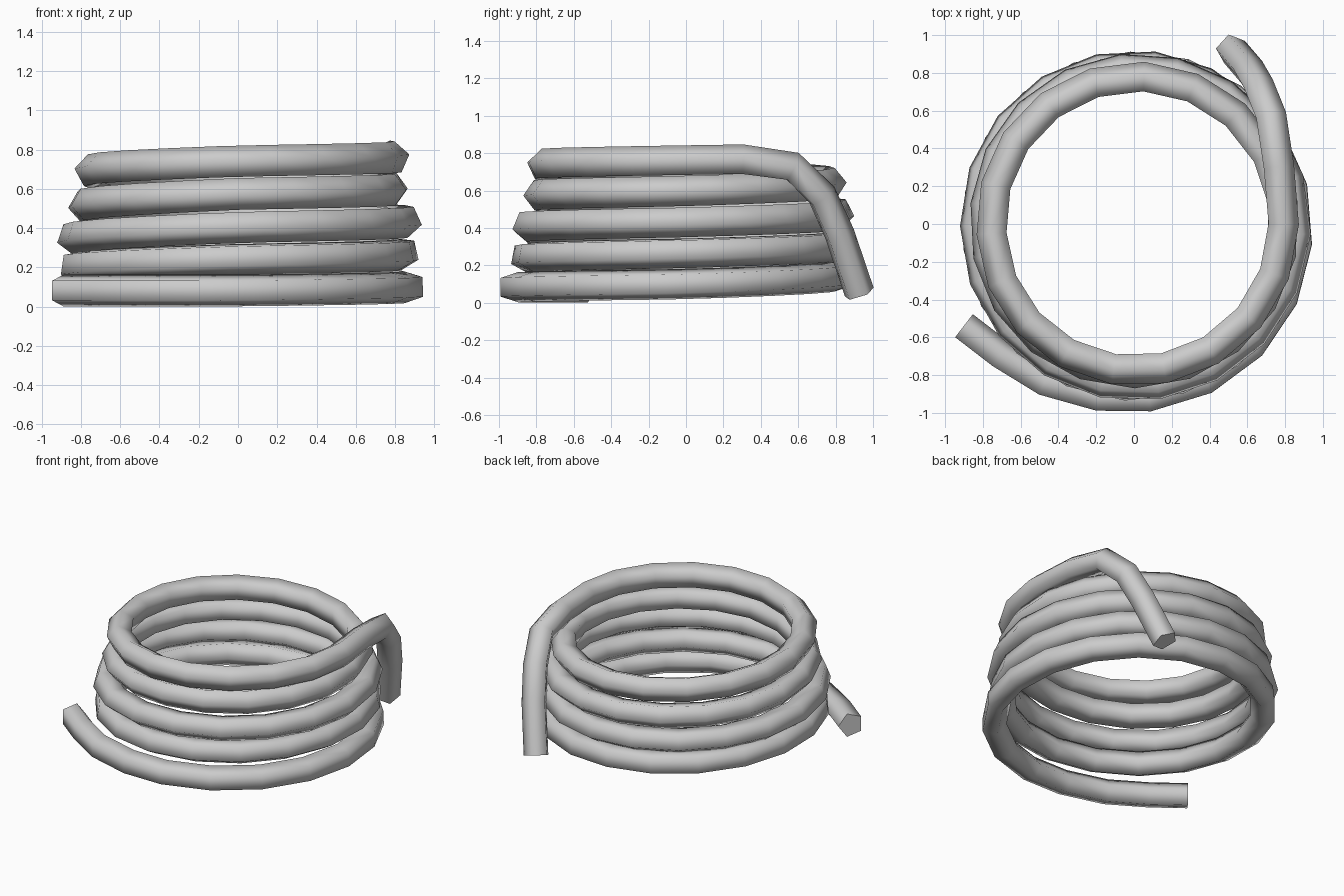
import bpy, bmesh, math
from mathutils import Vector

if "Cube" in bpy.data.objects:
    bpy.data.objects.remove(bpy.data.objects["Cube"])

R, SIDES = 0.085, 5

# Coil radius and height at each quarter turn, starting at the front, counter-clockwise
RAD = [.93, .875, .84, .835, .86, .845, .84, .84, .855, .855, .82, .785,
       .785, .79, .775, .75, .775, .79]
HGT = [.082, .1, .15, .2, .245, .27, .31, .35, .41, .435, .475, .515,
       .575, .597, .64, .69, .737, .757]


def sample(keys, t):
    i = min(int(t), len(keys) - 2)
    return keys[i] + (keys[i + 1] - keys[i]) * (t - i)


# Path: loose lower end, coil, then upper end hanging down over the side
path = [Vector(p) for p in [(-.905, -.545, .082), (-.71, -.695, .082),
                            (-.475, -.84, .082), (-.19, -.92, .082)]]
N = 78
for i in range(N + 1):
    a = 5 + (1530 - 5) * i / N
    r, z = sample(RAD, a / 90), sample(HGT, a / 90)
    a = math.radians(a)
    path.append(Vector((r * math.sin(a), -r * math.cos(a), z)))
path += [Vector(p) for p in [(.765, .3, .762), (.725, .565, .725),
                             (.66, .725, .57), (.605, .82, .36), (.515, .925, .05)]]

# Sweep a pentagon along the path without twisting it
bm = bmesh.new()
rings = []
normal, prev = None, None
for i, p in enumerate(path):
    d_in = (p - path[max(i - 1, 0)]).normalized()
    d_out = (path[min(i + 1, len(path) - 1)] - p).normalized()
    t = (d_in + d_out).normalized()
    if normal is None:
        normal = Vector((0, 0, 1)).cross(t).normalized()
    else:
        normal = prev.rotation_difference(t) @ normal
        normal = (normal - t * normal.dot(t)).normalized()
    prev = t
    side = t.cross(normal)
    rings.append([bm.verts.new(p + R * (normal * math.cos(k * math.tau / SIDES)
                                        + side * math.sin(k * math.tau / SIDES)))
                  for k in range(SIDES)])
for a, b in zip(rings, rings[1:]):
    for k in range(SIDES):
        j = (k + 1) % SIDES
        bm.faces.new((a[k], a[j], b[j], b[k])).smooth = True

# Flat end caps with sharp rims
for cap in (bm.faces.new(rings[0][::-1]), bm.faces.new(rings[-1])):
    for e in cap.edges:
        e.smooth = False
bmesh.ops.recalc_face_normals(bm, faces=bm.faces)

mesh = bpy.data.meshes.new("rope_coil")
bm.to_mesh(mesh)
bm.free()
bpy.context.collection.objects.link(bpy.data.objects.new("rope_coil", mesh))
